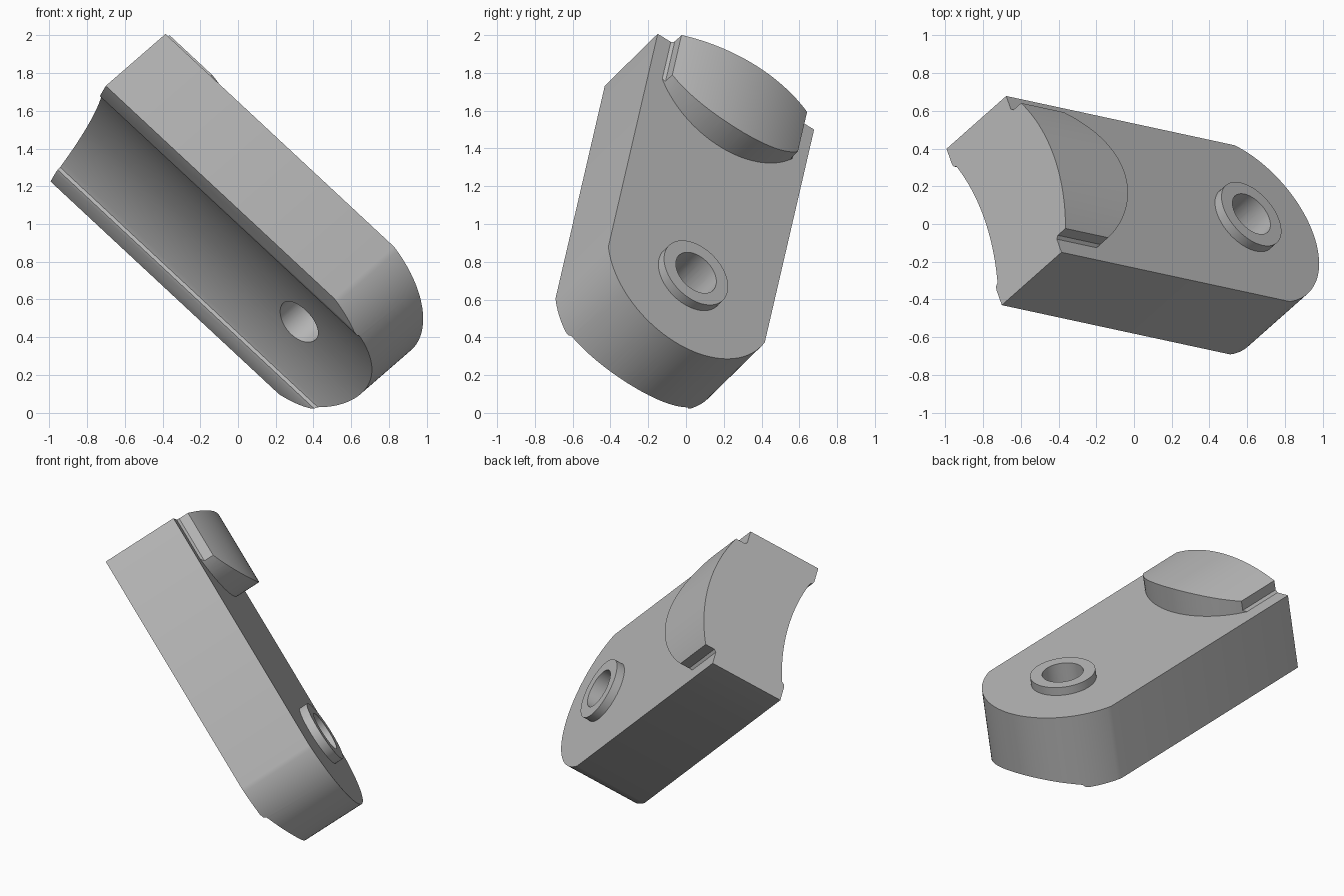
import bpy, bmesh, math
from mathutils import Matrix, Vector

cube = bpy.data.objects.get("Cube")
if cube:
    bpy.data.objects.remove(cube, do_unlink=True)

# Tilted frame of the part: width, length and thickness directions
LENGTH = Vector((0.723, -0.156, -0.673)).normalized()
WIDTH = Vector((0.289, -0.817, 0.5))
WIDTH = (WIDTH - LENGTH * WIDTH.dot(LENGTH)).normalized()
THICK = WIDTH.cross(LENGTH)
FRAME = Matrix((WIDTH, LENGTH, THICK)).transposed().to_4x4()

MID = 0.507          # half width, and the centre line
END = -1.605         # flat upper end
BOTTOM, TOP = 0.266, 0.77
HOLE = Vector((MID, -0.058))

grey = bpy.data.materials.new("Plain grey")
grey.use_nodes = True
grey.diffuse_color = (0.5, 0.5, 0.5, 1)
grey.node_tree.nodes["Principled BSDF"].inputs["Base Color"].default_value = grey.diffuse_color


def arc(centre, radius, start, stop, steps):
    """Points on a circular arc, angles in radians."""
    angles = [start + (stop - start) * i / steps for i in range(steps + 1)]
    return [(centre[0] + radius * math.cos(a), centre[1] + radius * math.sin(a)) for a in angles]


def bow(half, low, high, steps=32):
    """Arched curve over the centre line, from one side to the other."""
    rise = high - low
    radius = (half * half + rise * rise) / (2 * rise)
    a = math.asin(half / radius)
    return arc((MID, high - radius), radius, math.pi / 2 + a, math.pi / 2 - a, steps)


def prism(name, points, low, high, along_length=False):
    """Extrude a plan (width, length) or a cross-section (width, thickness)."""
    bm = bmesh.new()
    place = (lambda p, d: (p[0], d, p[1])) if along_length else (lambda p, d: (p[0], p[1], d))
    face = bm.faces.new([bm.verts.new(place(p, low)) for p in points])
    moved = bmesh.ops.extrude_face_region(bm, geom=[face])["geom"]
    shift = (0, high - low, 0) if along_length else (0, 0, high - low)
    bmesh.ops.translate(bm, vec=shift, verts=[v for v in moved if isinstance(v, bmesh.types.BMVert)])
    bmesh.ops.recalc_face_normals(bm, faces=bm.faces)
    mesh = bpy.data.meshes.new(name)
    bm.to_mesh(mesh)
    bm.free()
    mesh.materials.append(grey)
    obj = bpy.data.objects.new(name, mesh)
    bpy.context.collection.objects.link(obj)
    obj.matrix_world = FRAME
    return obj


def combine(obj, cutter, operation):
    """Apply a boolean and discard its helper."""
    cutter.hide_render = True
    mod = obj.modifiers.new("Shape", 'BOOLEAN')
    mod.operation, mod.object, mod.solver = operation, cutter, 'EXACT'
    bpy.context.view_layer.objects.active = obj
    bpy.ops.object.modifier_apply(modifier=mod.name)
    bpy.data.objects.remove(cutter, do_unlink=True)


def disc(name, centre, radius, low, high, steps=64):
    return prism(name, arc(centre, radius, 0, math.tau, steps)[:-1], low, high)


# Plate: lipped, hollowed underside, trimmed to a round nose
lip = [(0, BOTTOM), (0.1, BOTTOM), (0.118, 0.272), (0.128, 0.288)]
mirrored = [(2 * MID - w, t) for w, t in reversed(lip)]
section = lip + bow(MID - 0.14, 0.293, 0.35) + mirrored + [(2 * MID, TOP), (0, TOP)]
plate = prism("plate", section, END, 0.8, True)

NOSE_R = 0.53
open_angle = math.acos(MID / NOSE_R)
nose = arc((MID, -0.085), NOSE_R, open_angle, math.pi - open_angle, 48)
margin = [(-0.2, nose[-1][1]), (-0.2, -2), (1.2, -2), (1.2, nose[0][1])]
combine(plate, prism("nose_trim", nose + margin, 0, 1.2), 'INTERSECT')
combine(plate, disc("hole_cutter", HOLE, 0.129, 0, 1.2), 'DIFFERENCE')

# Raised crown at the flat end, arched on top and rounded in plan
foot = [(0.085, TOP - 0.04), (0.085, TOP), (0.1, TOP + 0.015)]
crown_section = foot + bow(MID - 0.1, 0.85, 0.94) + [(2 * MID - w, t) for w, t in reversed(foot)]
crown = prism("crown", crown_section, END, -0.9, True)
combine(crown, disc("crown_trim", (MID, -1.6), 0.51, 0.5, 1.2, 96), 'INTERSECT')

# Collar around the hole
collar = disc("hole_collar", HOLE, 0.204, TOP - 0.03, 0.825)
combine(collar, disc("collar_cutter", HOLE, 0.129, 0, 1.2), 'DIFFERENCE')

# One solid, softly shaded with sharp edges kept
combine(plate, crown, 'UNION')
combine(plate, collar, 'UNION')
bpy.ops.object.select_all(action='DESELECT')
plate.select_set(True)
bpy.context.view_layer.objects.active = plate
bpy.ops.object.shade_smooth_by_angle(angle=math.radians(30))
